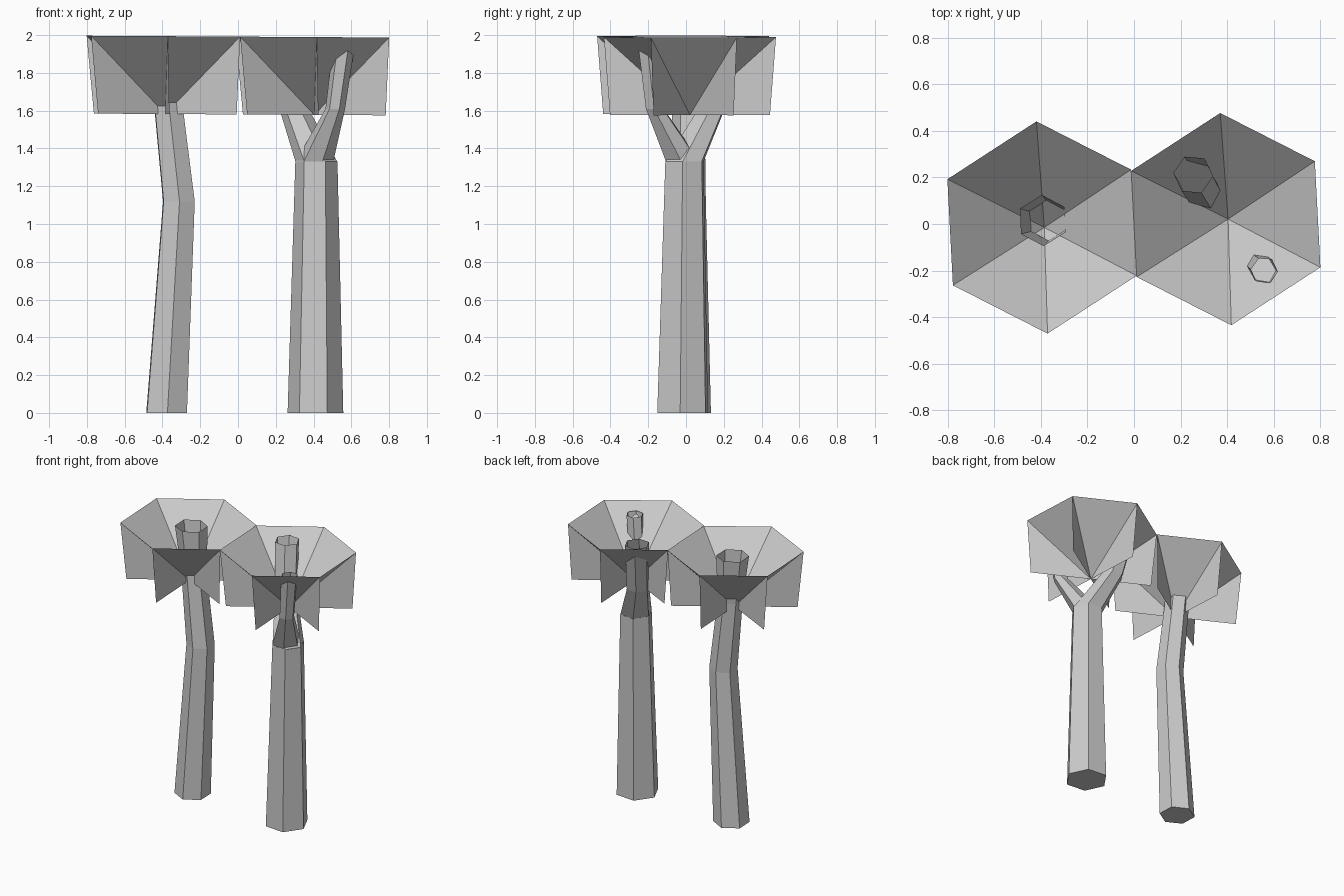
import bpy, math

if "Cube" in bpy.data.objects:
    bpy.data.objects.remove(bpy.data.objects["Cube"])


def make_object(name, verts, faces):
    mesh = bpy.data.meshes.new(name)
    mesh.from_pydata(verts, [], faces)
    mesh.update()
    obj = bpy.data.objects.new(name, mesh)
    bpy.context.collection.objects.link(obj)
    return obj


def tube(name, rings, start_deg):
    """Six-sided open-topped stem through rings of (x, y, z, radius)."""
    verts, faces = [], []
    for x, y, z, r in rings:
        for k in range(6):
            a = math.radians(start_deg + 60 * k)
            verts.append((x + r * math.cos(a), y + r * math.sin(a), z))
    for i in range(len(rings) - 1):
        for k in range(6):
            n = (k + 1) % 6
            faces.append((i * 6 + k, i * 6 + n, i * 6 + 6 + n, i * 6 + 6 + k))
    faces.append((5, 4, 3, 2, 1, 0))
    return make_object(name, verts, faces)


def canopy(name, cx, cy):
    """Hexagonal funnel with a hanging triangular fin under each spoke."""
    r, top, low, inset, shift = 0.456, 1.992, 1.58, 0.93, 0.01

    def tilt(x, y, z):
        return (x, y, z - 0.006 * x)

    verts = [tilt(cx + shift, cy, low)]
    angles = [math.radians(33 + 60 * k) for k in range(6)]
    for a in angles:
        verts.append(tilt(cx + r * math.cos(a), cy + r * math.sin(a), top))
    for a in angles:
        verts.append(tilt(cx + shift + inset * r * math.cos(a),
                          cy + inset * r * math.sin(a), low))
    funnel = [(0, 1 + k, 1 + (k + 1) % 6) for k in range(6)]
    fins = [(0, 7 + k, 1 + k) for k in range(6)]
    return make_object(name, verts, funnel + fins)


# Canopies
canopy("left_canopy", -0.395, -0.015)
canopy("right_canopy", 0.394, 0.021)

# Left bent trunk, flaring inside the canopy
tube("left_trunk", [(-0.378, 0.01, 0, 0.122), (-0.313, 0.01, 1.12, 0.095),
                    (-0.37, 0.013, 1.64, 0.085), (-0.392, 0.015, 1.97, 0.11)], 32)

# Right trunk and its two forked branches
tube("right_trunk", [(0.41, -0.018, 0, 0.148), (0.415, -0.008, 1.33, 0.112)], -5)
tube("front_branch", [(0.405, -0.015, 1.33, 0.1), (0.515, -0.165, 1.61, 0.052),
                      (0.56, -0.2, 1.94, 0.058)], -5)
tube("back_branch", [(0.415, -0.008, 1.33, 0.111), (0.305, 0.125, 1.59, 0.08),
                     (0.253, 0.212, 1.96, 0.085)], -5)
